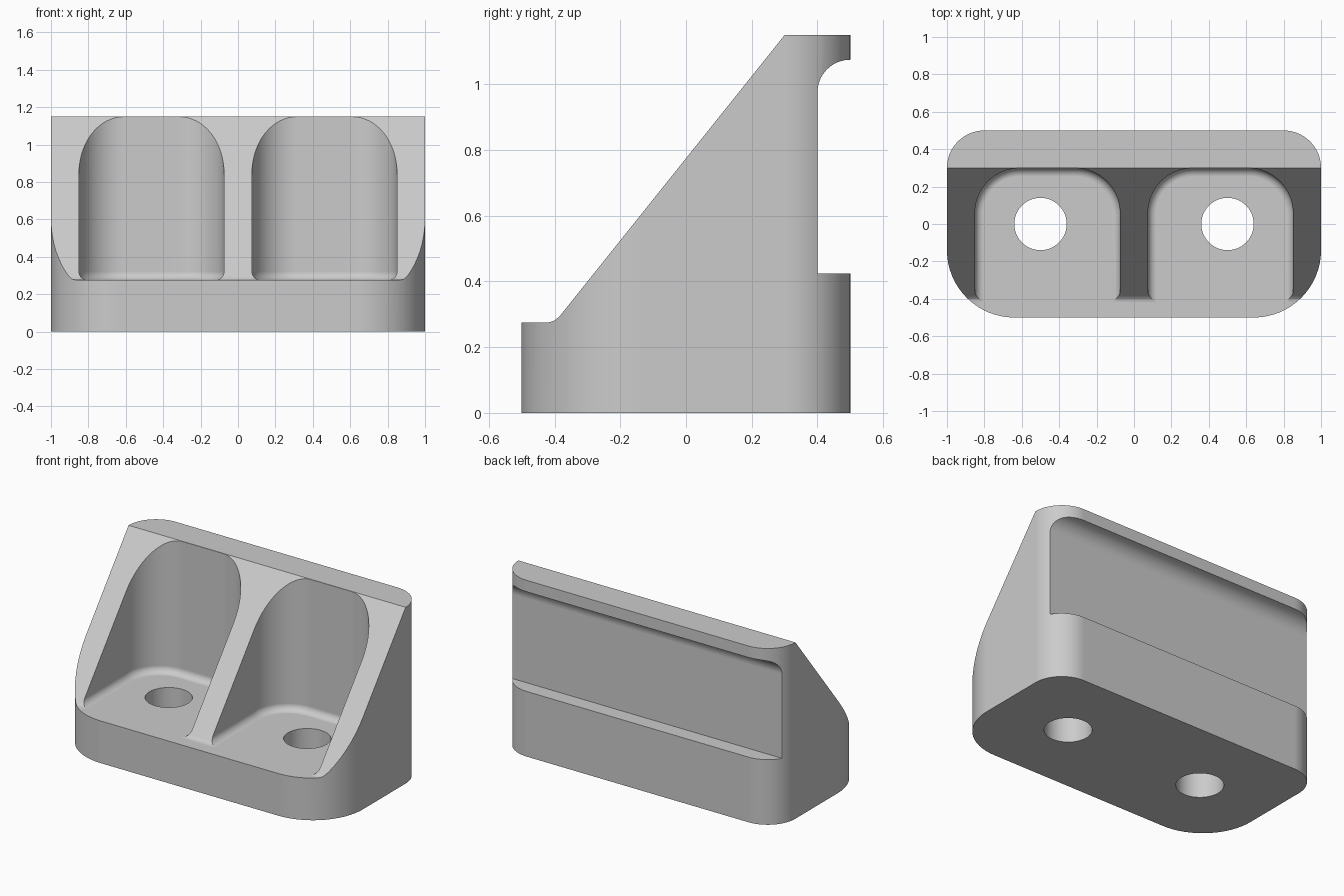
import bpy, bmesh
from math import sin, cos, pi, radians
from mathutils import Vector

default = bpy.data.objects.get("Cube")
if default:
    bpy.data.objects.remove(default, do_unlink=True)

grey = bpy.data.materials.new("light grey")
grey.use_nodes = True
colour = (0.6, 0.6, 0.6, 1)
grey.diffuse_color = colour
grey.node_tree.nodes["Principled BSDF"].inputs["Base Color"].default_value = colour


def arc(cx, cy, r, start, end, steps=16):
    """Points on a circular arc, angles in degrees."""
    angles = [radians(start + (end - start) * i / steps) for i in range(steps + 1)]
    return [(cx + r * cos(a), cy + r * sin(a)) for a in angles]


def loft(name, rings):
    """Closed solid through a stack of matching rings."""
    bm = bmesh.new()
    loops = [[bm.verts.new(p) for p in ring] for ring in rings]
    for low, high in zip(loops, loops[1:]):
        for i in range(len(low)):
            j = (i + 1) % len(low)
            bm.faces.new((low[i], low[j], high[j], high[i]))
    bm.faces.new(loops[0][::-1])
    bm.faces.new(loops[-1])
    bmesh.ops.recalc_face_normals(bm, faces=bm.faces)
    mesh = bpy.data.meshes.new(name)
    bm.to_mesh(mesh)
    bm.free()
    mesh.materials.append(grey)
    obj = bpy.data.objects.new(name, mesh)
    bpy.context.collection.objects.link(obj)
    return obj


def upright(name, outline, z0, z1):
    return loft(name, [[(x, y, z) for x, y in outline] for z in (z0, z1)])


def sideways(name, profile):
    return loft(name, [[(x, y, z) for y, z in profile] for x in (-1.2, 1.2)])


def pocket_ring(cx, inset, z):
    """Pocket outline with round back corners, open past the front."""
    half, back, r = 0.3875 - inset, 0.299 - inset, 0.24 - inset
    pts = [(cx - half, -0.7), (cx + half, -0.7)]
    pts += arc(cx + half - r, back - r, r, 0, 90)
    pts += arc(cx - half + r, back - r, r, 90, 180)
    return [(x, y, z) for x, y in pts]


# Body with large front corners and smaller back corners
outline = (arc(0.64, -0.14, 0.36, -90, 0) + arc(0.8, 0.3, 0.2, 0, 90)
           + arc(-0.8, 0.3, 0.2, 90, 180) + arc(-0.64, -0.14, 0.36, 180, 270))
body = upright("bracket_body", outline, 0, 1.15)

# Sloped front above the foot
floor = 0.275
cutters = [sideways("slope_cutter", [
    (-0.7, floor), (-0.42, floor), (-0.402, 0.28), (-0.385, 0.294),
    (0.5, 1.4), (-0.7, 1.4)])]

# Back channel with a rounded upper corner
cutters.append(sideways("channel_cutter",
                        [(0.6, 0.425), (0.4, 0.425)]
                        + arc(0.5, 0.975, 0.1, 180, 90) + [(0.6, 1.075)]))

# Two pockets with filleted floors, and a bolt hole through each
fillet = 0.045
for side, cx in (("left", 0.4625), ("right", -0.4625)):
    rings = []
    for i in range(9):
        a = pi / 2 * i / 8
        rings.append(pocket_ring(cx, fillet * (1 - sin(a)),
                                 floor + fillet * (1 - cos(a))))
    rings.append(pocket_ring(cx, 0, 1.4))
    cutters.append(loft(side + "_pocket_cutter", rings))
    hole_x = 0.5 if cx > 0 else -0.5
    cutters.append(upright(side + "_hole_cutter",
                           arc(hole_x, 0, 0.14, 0, 360, 48)[:-1], -0.2, 0.6))

bpy.ops.object.select_all(action='DESELECT')
bpy.context.view_layer.objects.active = body
body.select_set(True)
for cutter in cutters:
    cutter.hide_render = True
    cut = body.modifiers.new(cutter.name, 'BOOLEAN')
    cut.operation = 'DIFFERENCE'
    cut.solver = 'EXACT'
    cut.object = cutter
    bpy.ops.object.modifier_apply(modifier=cut.name)
for cutter in cutters:
    bpy.data.objects.remove(cutter, do_unlink=True)

# Smooth rounds with crisp edges
bpy.ops.object.shade_smooth_by_angle(angle=radians(20))
weighted = body.modifiers.new("even_shading", 'WEIGHTED_NORMAL')
weighted.keep_sharp = True
